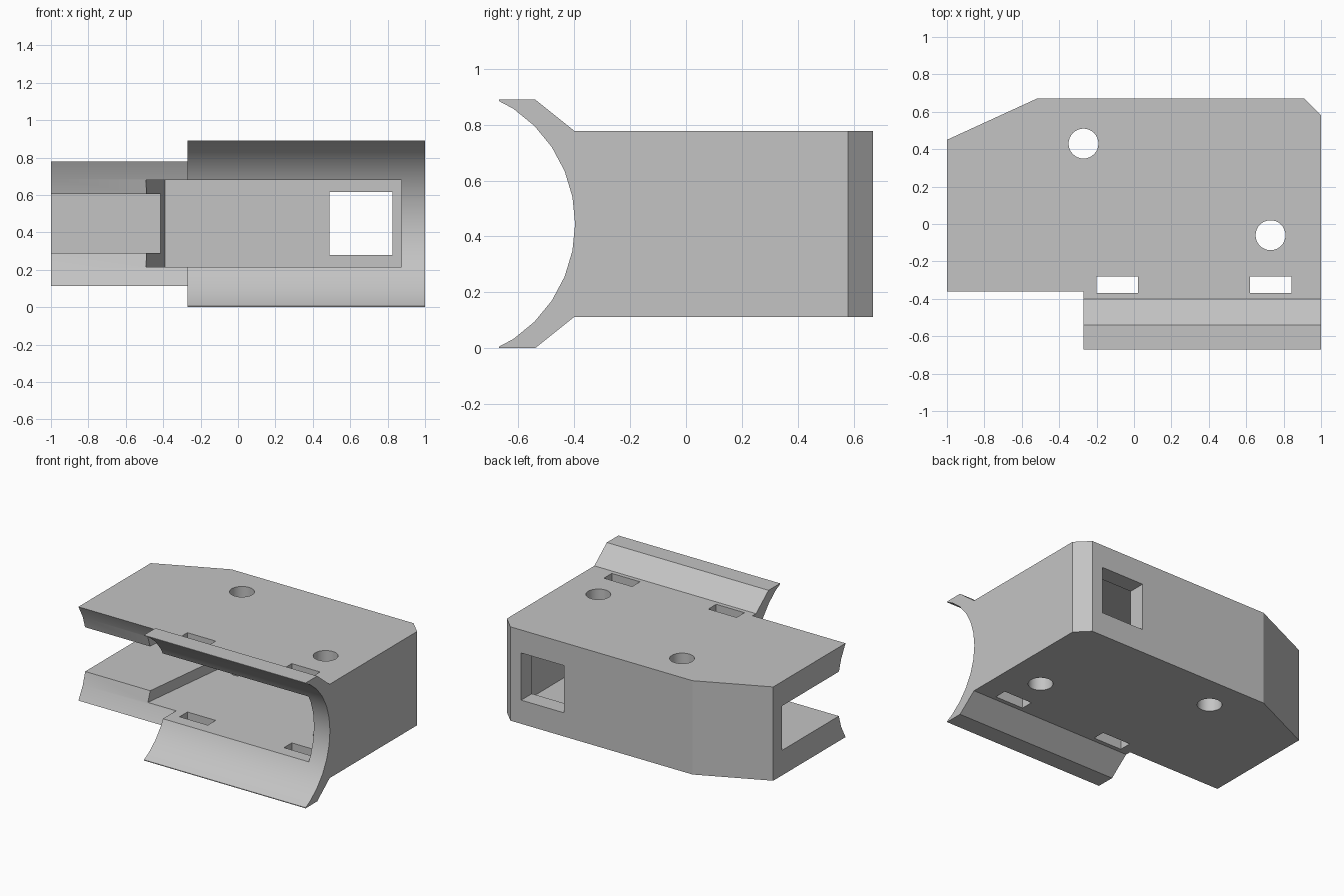
import bpy, bmesh, math
from mathutils import Matrix

if "Cube" in bpy.data.objects:
    bpy.data.objects.remove(bpy.data.objects["Cube"])

grey = bpy.data.materials.new("plain grey")
grey.use_nodes = True
grey.diffuse_color = (0.55, 0.55, 0.55, 1)
grey.node_tree.nodes["Principled BSDF"].inputs["Base Color"].default_value = grey.diffuse_color

MID_Z = 0.445


def prism(name, points, low, high, axis="z"):
    """Extrude an outline along z (points are x, y) or along x (points are y, z)."""
    place = (lambda a, b: (a, b, low)) if axis == "z" else (lambda a, b: (low, a, b))
    bm = bmesh.new()
    face = bm.faces.new([bm.verts.new(place(a, b)) for a, b in points])
    out = bmesh.ops.extrude_face_region(bm, geom=[face])
    moved = [v for v in out["geom"] if isinstance(v, bmesh.types.BMVert)]
    d = high - low
    bmesh.ops.translate(bm, verts=moved, vec=(0, 0, d) if axis == "z" else (d, 0, 0))
    bmesh.ops.recalc_face_normals(bm, faces=bm.faces)
    mesh = bpy.data.meshes.new(name)
    bm.to_mesh(mesh)
    bm.free()
    mesh.materials.append(grey)
    obj = bpy.data.objects.new(name, mesh)
    bpy.context.collection.objects.link(obj)
    return obj


def circle(a, b, radius, sides=32):
    steps = [2 * math.pi * i / sides for i in range(sides)]
    return [(a + radius * math.cos(t), b + radius * math.sin(t)) for t in steps]


def box(name, x0, x1, y0, y1, z0, z1):
    return prism(name, [(x0, y0), (x1, y0), (x1, y1), (x0, y1)], z0, z1)


# Solid housing: plan outline with clipped rear corners
housing = prism("housing", [(-1, -0.8), (1, -0.8), (1, 0.58), (0.91, 0.67),
                            (-0.52, 0.67), (-1, 0.45)], -0.1, 1.0)

# Side profile with flared front lips
upper = [(0.8, 0.333), (-0.4, 0.333), (-0.54, 0.445), (-0.67, 0.445)]
profile = [(y, MID_Z + h) for y, h in upper] + [(y, MID_Z - h) for y, h in reversed(upper)]
side_profile = prism("side_profile_cutter", profile, -1.2, 1.2, "x")

cutters = [
    # Round saddle along the front, deeper on the short side
    prism("saddle_cutter", circle(-0.892, MID_Z, 0.495), -1.2, 1.2, "x"),
    prism("deep_saddle_cutter", circle(-0.892, MID_Z, 0.628), -1.2, -0.27, "x"),
    # Inner cavity with a slanted end, and the side channel leading into it
    prism("cavity_cutter", [(-0.55, -0.8), (0.875, -0.8), (0.875, 0.55), (-0.39, 0.55)], 0.215, 0.68),
    box("channel_cutter", -1.2, -0.3, -0.9, 0.35, 0.29, 0.605),
    # Rear window
    box("window_cutter", 0.49, 0.825, 0.4, 0.9, 0.28, 0.615),
]
# Screw holes and strap slots through both slabs
for i, (x, y) in enumerate([(-0.27, 0.43), (0.73, -0.06)]):
    cutters.append(prism(f"screw_hole_cutter_{i}", circle(x, y, 0.08), -0.2, 1.1))
for i, x in enumerate([-0.2, 0.62]):
    cutters.append(box(f"strap_slot_cutter_{i}", x, x + 0.222, -0.37, -0.282, -0.2, 1.1))


def boolean(tool, operation):
    mod = housing.modifiers.new(tool.name, "BOOLEAN")
    mod.operation, mod.object, mod.solver = operation, tool, "EXACT"


boolean(side_profile, "INTERSECT")
for cutter in cutters:
    boolean(cutter, "DIFFERENCE")

# Bake the cuts into the mesh and drop the cutters
bpy.context.view_layer.update()
graph = bpy.context.evaluated_depsgraph_get()
housing.data = bpy.data.meshes.new_from_object(housing.evaluated_get(graph))
housing.modifiers.clear()
for tool in [side_profile] + cutters:
    bpy.data.objects.remove(tool)

# Smooth the curved saddle and holes, keep the corners sharp
bpy.ops.object.select_all(action="DESELECT")
housing.select_set(True)
bpy.context.view_layer.objects.active = housing
bpy.ops.object.shade_smooth_by_angle(angle=math.radians(20))
